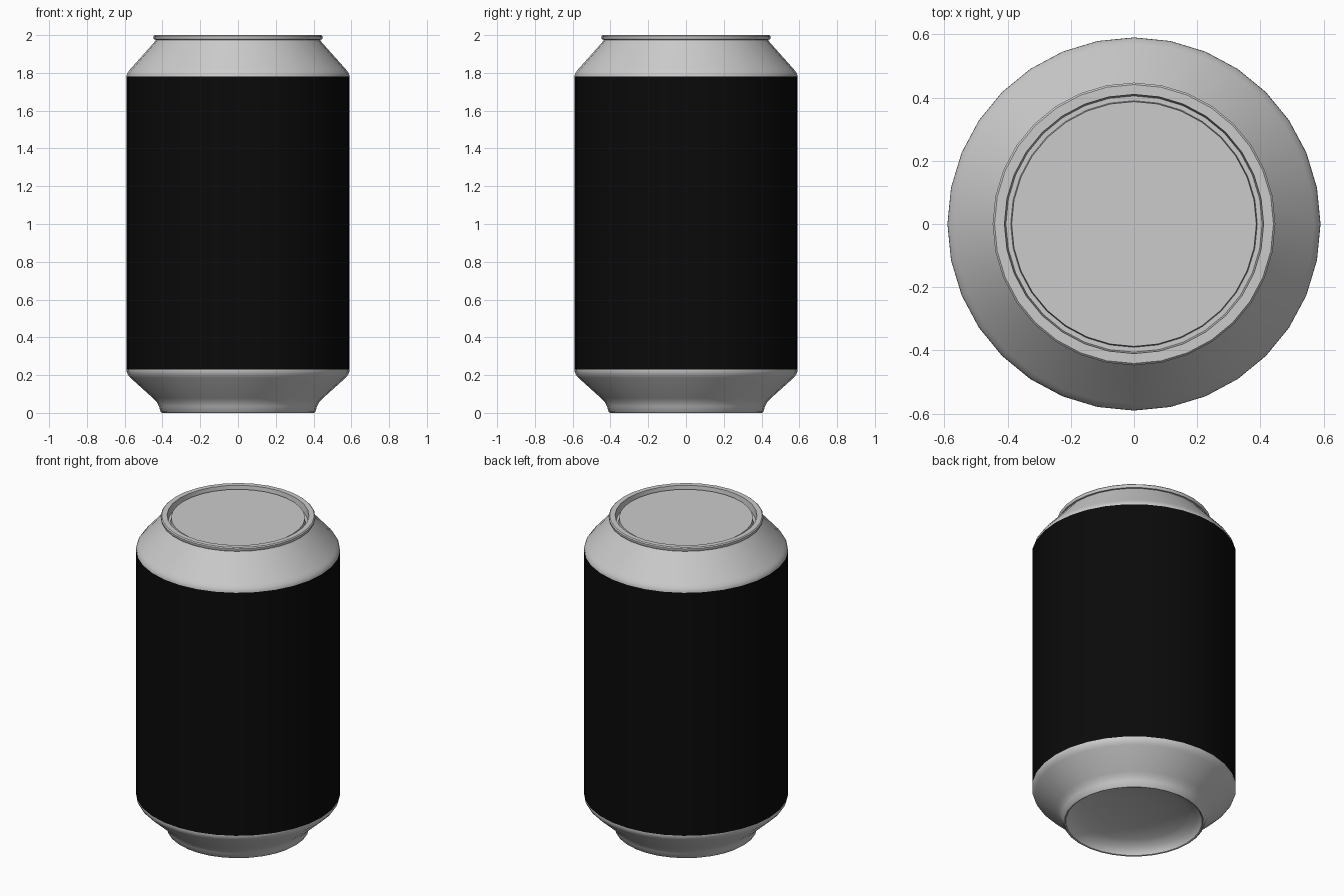
import bpy, bmesh
from math import cos, sin, radians, tau

if "Cube" in bpy.data.objects:
    bpy.data.objects.remove(bpy.data.objects["Cube"])

SIDES = 32


def lathe(name, profile, color=None, angle=40):
    """Revolve (radius, z) points around z; radius 0 makes a pole."""
    bm = bmesh.new()
    rings = []
    for r, z in profile:
        if r == 0:
            rings.append([bm.verts.new((0, 0, z))] * SIDES)
        else:
            rings.append([bm.verts.new((r * cos(tau * i / SIDES), r * sin(tau * i / SIDES), z))
                          for i in range(SIDES)])
    for lo, hi in zip(rings, rings[1:]):
        for i in range(SIDES):
            j = (i + 1) % SIDES
            quad = [lo[i], lo[j], hi[j], hi[i]]
            bm.faces.new(list(dict.fromkeys(quad)))
    mesh = bpy.data.meshes.new(name)
    bm.to_mesh(mesh)
    bm.free()
    obj = bpy.data.objects.new(name, mesh)
    bpy.context.collection.objects.link(obj)
    if color:
        mat = bpy.data.materials.new(name + "_paint")
        mat.diffuse_color = color
        mat.use_nodes = True
        mat.node_tree.nodes["Principled BSDF"].inputs["Base Color"].default_value = mat.diffuse_color
        mesh.materials.append(mat)
    bpy.ops.object.select_all(action='DESELECT')
    obj.select_set(True)
    bpy.context.view_layer.objects.active = obj
    bpy.ops.object.shade_smooth_by_angle(angle=radians(angle))
    return obj


# Base: concave dome underneath, standing foot and outward taper
dome = [(0.39 * sin(radians(a)), 0.015 + 0.085 * cos(radians(a)))
        for a in (0, 18, 36, 54, 72, 90)]
lathe("can_base", dome + [
    (0.395, 0.003), (0.402, 0.0), (0.41, 0.006), (0.418, 0.035), (0.432, 0.06),
    (0.45, 0.078), (0.57, 0.186), (0.583, 0.202), (0.59, 0.22), (0.59, 0.23)])

# Painted wall
lathe("painted_wall", [(0.59, 0.23), (0.59, 1.78)], (0.003, 0.003, 0.003, 1))

# Shoulder tapering to the neck
lathe("shoulder", [(0.59, 1.78), (0.589, 1.79), (0.583, 1.803), (0.57, 1.82),
                   (0.445, 1.96), (0.434, 1.975)])

# Rolled rim, groove and lid panel
lathe("lid", [
    (0.434, 1.975), (0.443, 1.976), (0.447, 1.982), (0.447, 1.994), (0.441, 2.0),
    (0.41, 2.0), (0.405, 1.955), (0.39, 1.955), (0.387, 1.985), (0, 1.985)])
